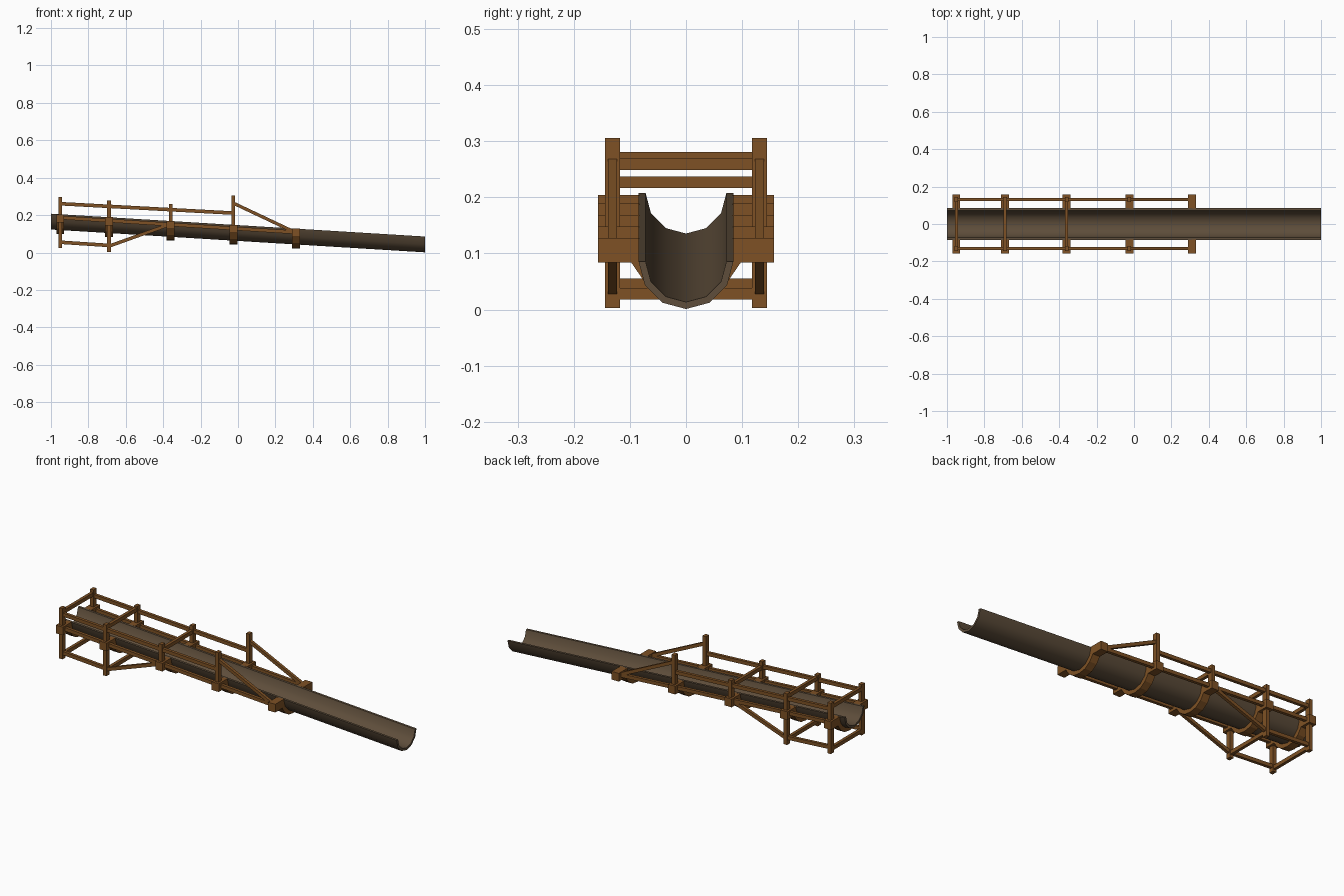
import bpy, bmesh, math
from mathutils import Vector

if "Cube" in bpy.data.objects:
    bpy.data.objects.remove(bpy.data.objects["Cube"])


def material(name, rgb):
    m = bpy.data.materials.new(name)
    m.diffuse_color = (*rgb, 1)
    m.use_nodes = True
    m.node_tree.nodes["Principled BSDF"].inputs["Base Color"].default_value = m.diffuse_color
    return m


WOOD = material("warm timber", (0.21, 0.083, 0.018))
TROUGH = material("dark weathered brown", (0.112, 0.075, 0.043))


def axis_z(x):
    """Height of the trough rim at x."""
    return 0.1465 - 0.061 * x


def make_object(name, bm, mat):
    bmesh.ops.recalc_face_normals(bm, faces=bm.faces)
    me = bpy.data.meshes.new(name)
    bm.to_mesh(me)
    bm.free()
    me.materials.append(mat)
    ob = bpy.data.objects.new(name, me)
    bpy.context.collection.objects.link(ob)
    return ob


def loft_strip(name, outer, inner, xs, rise, mat):
    """Solid between an outer and inner (y, z) line, swept along x."""
    bm = bmesh.new()
    rings = []
    for x in xs:
        rings.append([[bm.verts.new((x, y, rise(x) + z)) for y, z in line]
                      for line in (outer, inner)])
    (oa, ia), (ob_, ib) = rings
    for i in range(len(outer) - 1):
        bm.faces.new((oa[i], oa[i + 1], ob_[i + 1], ob_[i]))
        bm.faces.new((ia[i], ib[i], ib[i + 1], ia[i + 1]))
        bm.faces.new((oa[i], ia[i], ia[i + 1], oa[i + 1]))
        bm.faces.new((ob_[i], ob_[i + 1], ib[i + 1], ib[i]))
    for k in (0, -1):
        bm.faces.new((oa[k], ob_[k], ib[k], ia[k]))
    return make_object(name, bm, mat)


def beam(name, p, q, width, height):
    """Timber from p to q; ends cut vertically, height measured in z."""
    p, q = Vector(p), Vector(q)
    d = q - p
    side = Vector((-d.y, d.x, 0)).normalized() * width / 2
    up = Vector((0, 0, height / 2))
    bm = bmesh.new()
    a, b = [[bm.verts.new(c + side * s + up * u)
             for s, u in ((-1, -1), (1, -1), (1, 1), (-1, 1))] for c in (p, q)]
    bm.faces.new(a)
    bm.faces.new(b)
    for i in range(4):
        j = (i + 1) % 4
        bm.faces.new((a[i], a[j], b[j], b[i]))
    return make_object(name, bm, WOOD)


def arc(r, angles):
    return [(r * math.cos(math.radians(a)), -r * math.sin(math.radians(a))) for a in angles]


# sloping half-pipe trough
steps = range(0, 181, 30)
trough = loft_strip("trough", arc(0.0845, steps), arc(0.072, steps), (-1, 1), axis_z, TROUGH)
bpy.context.view_layer.objects.active = trough
trough.select_set(True)
bpy.ops.object.shade_smooth_by_angle(angle=math.radians(35))
trough.select_set(False)

# cradles hugging the trough
stations = (-0.95, -0.69, -0.36, -0.025, 0.31)
half_out = [(0.157, 0), (0.157, -0.044)] + arc(0.107, (24, 45, 67))
half_in = arc(0.083, (0, 15, 30, 45, 60))
cradle_out = half_out + [(0, -0.105)] + [(-y, z) for y, z in reversed(half_out)]
cradle_in = half_in + [(0, -0.083)] + [(-y, z) for y, z in reversed(half_in)]
for i, x in enumerate(stations):
    c = axis_z(x)
    loft_strip(f"cradle_{i + 1}", cradle_out, cradle_in, (x - 0.021, x + 0.021),
               lambda _, c=c: c, WOOD)

# posts: x, bottom, top
posts = ((-0.95, 0.024, 0.296), (-0.69, 0.003, 0.277),
         (-0.36, 0.125, 0.260), (-0.025, 0.105, 0.306))
# lengthwise timbers: name, start x, z, end x, z
rails = (("handrail", -0.95, 0.261, -0.025, 0.211),
         ("front_brace", -0.025, 0.264, 0.31, 0.106),
         ("side_rail", -0.95, 0.187, 0.31, 0.108),
         ("foot_rail", -0.95, 0.055, -0.69, 0.038),
         ("lower_brace", -0.69, 0.034, -0.36, 0.152))
for side, s in (("left", -1), ("right", 1)):
    y = 0.131 * s
    for i, (x, lo, hi) in enumerate(posts):
        mid = (lo + hi) / 2
        beam(f"post_{side}_{i + 1}", (x, y - 0.013, mid), (x, y + 0.013, mid), 0.02, hi - lo)
    for name, x0, z0, x1, z1 in rails:
        beam(f"{name}_{side}", (x0, y, z0), (x1, y, z1), 0.016, 0.019)

# cross beams between posts: x, z
for i, (x, z) in enumerate(((-0.95, 0.271), (-0.69, 0.259), (-0.36, 0.227),
                            (-0.95, 0.045), (-0.69, 0.028))):
    beam(f"cross_beam_{i + 1}", (x, -0.125, z), (x, 0.125, z), 0.016, 0.02)
